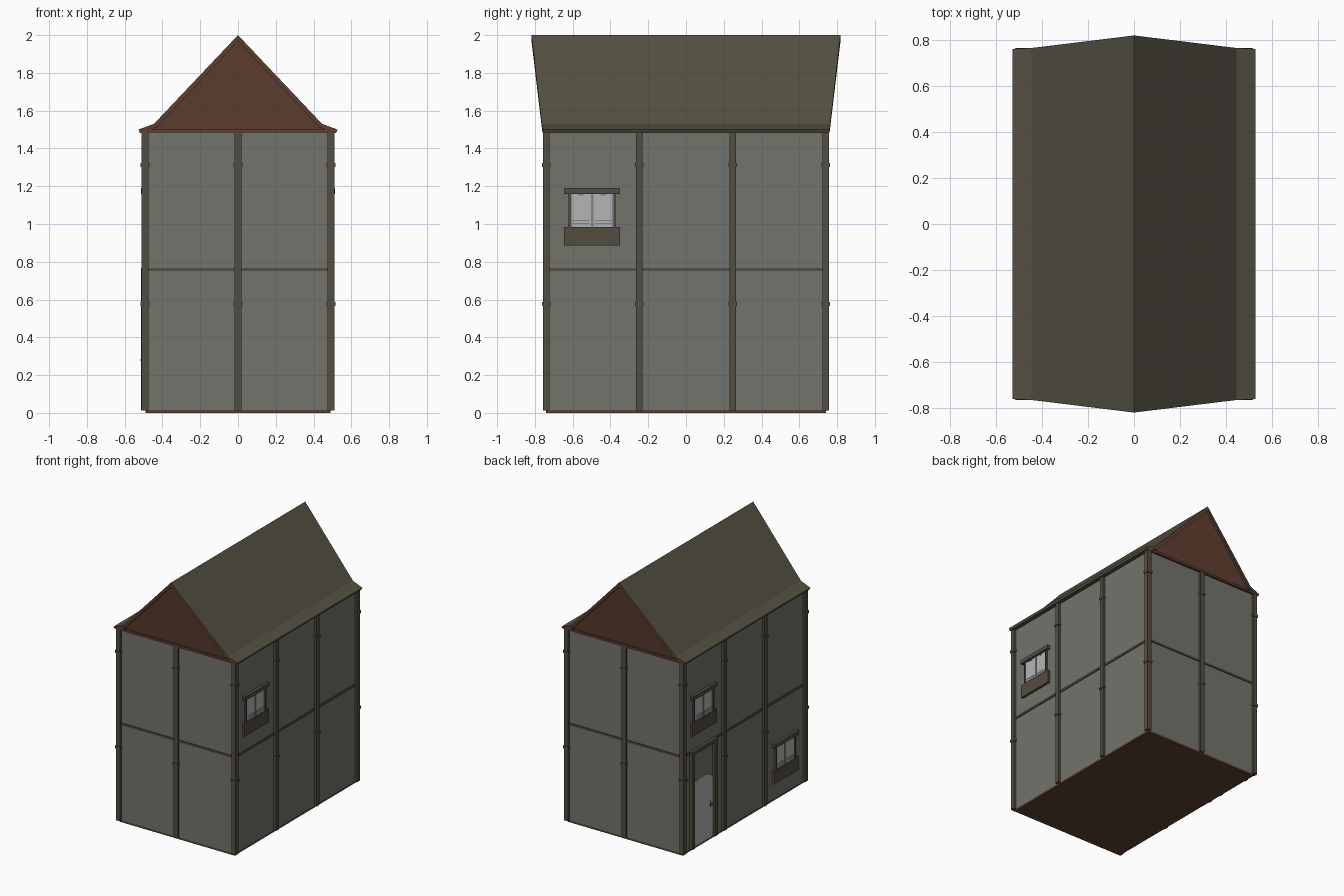
import bpy, bmesh, math

if "Cube" in bpy.data.objects:
    bpy.data.objects.remove(bpy.data.objects["Cube"])


def material(name, rgb):
    m = bpy.data.materials.new(name)
    m.diffuse_color = (*rgb, 1)
    m.use_nodes = True
    m.node_tree.nodes["Principled BSDF"].inputs["Base Color"].default_value = m.diffuse_color
    return m


PLASTER = material("grey plaster", (0.17, 0.173, 0.15))
TIMBER = material("dark timber", (0.088, 0.074, 0.05))
ROOF = material("roof covering", (0.088, 0.079, 0.054))
BROWN = material("red brown boards", (0.115, 0.05, 0.031))
GLASS = material("pale panel", (0.46, 0.46, 0.47))
FRAME = material("window frame grey", (0.23, 0.23, 0.22))


def make(name, bm, *mats):
    bmesh.ops.recalc_face_normals(bm, faces=bm.faces)
    me = bpy.data.meshes.new(name)
    bm.to_mesh(me)
    bm.free()
    for m in mats:
        me.materials.append(m)
    ob = bpy.data.objects.new(name, me)
    bpy.context.collection.objects.link(ob)
    return ob


def add_box(bm, lo, hi):
    vs = bmesh.ops.create_cube(bm, size=1)["verts"]
    for v in vs:
        for i in range(3):
            v.co[i] = (lo[i] + hi[i]) / 2 + v.co[i] * (hi[i] - lo[i])


def boxes(name, mat, items):
    bm = bmesh.new()
    for lo, hi in items:
        add_box(bm, lo, hi)
    return make(name, bm, mat)


def side_boxes(name, mat, side, items):
    # items are (depth from, depth to, y0, y1, z0, z1) on the +x or -x wall
    boxes(name, mat, [((min(side * a, side * b), y0, z0), (max(side * a, side * b), y1, z1))
                      for a, b, y0, y1, z0, z1 in items])


# body and floor
boxes("walls", PLASTER, [((-0.49, -0.742, 0.015), (0.49, 0.742, 1.49))])
boxes("floor_slab", BROWN, [((-0.49, -0.742, 0), (0.49, 0.742, 0.015))])

# timber posts around the edge, with two collars each
spots = [(x, y) for x in (-0.492, 0.492) for y in (-0.74, -0.247, 0.247, 0.74)]
spots += [(0, y) for y in (-0.74, 0.74)]
posts, collars = [], []
for x, y in spots:
    posts.append(((x - 0.018, y - 0.018, 0.012), (x + 0.018, y + 0.018, 1.488)))
    for z in (0.576, 1.312):
        collars.append(((x - 0.023, y - 0.023, z - 0.01), (x + 0.023, y + 0.023, z + 0.01)))
boxes("posts", TIMBER, posts)
boxes("post_collars", TIMBER, collars)

# horizontal band between the storeys
boxes("storey_band", TIMBER, [((-0.497, -0.749, 0.75), (0.497, 0.749, 0.766))])


# windows with lintel, sill, two leaves and bars
def window(name, side, yc, z):
    side_boxes(name + "_lintel_and_sill", TIMBER, side, [
        (0.485, 0.513, yc - 0.148, yc + 0.148, z + 0.275, z + 0.305),
        (0.485, 0.508, yc - 0.148, yc + 0.148, z, z + 0.1)])
    side_boxes(name + "_jambs", TIMBER, side, [
        (0.485, 0.504, yc + s * 0.118 - 0.006, yc + s * 0.118 + 0.006, z + 0.1, z + 0.275)
        for s in (-1, 1)])
    side_boxes(name + "_panes", GLASS, side, [
        (0.485, 0.497, yc + s * 0.06 - 0.053, yc + s * 0.06 + 0.053, z + 0.1, z + 0.275)
        for s in (-1, 1)])
    bars = [(0.485, 0.501, yc - 0.006, yc + 0.006, z + 0.1, z + 0.275)]
    for s in (-1, 1):
        c = yc + s * 0.06
        bars += [(0.485, 0.499, c - 0.046, c + 0.046, z + h, z + h + 0.005) for h in (0.114, 0.13)]
        bars.append((0.485, 0.499, c - 0.016, c + 0.016, z + 0.266, z + 0.275))
        bars.append((0.485, 0.499, yc + s * 0.11 - 0.004, yc + s * 0.11 + 0.004, z + 0.1, z + 0.275))
    side_boxes(name + "_bars", FRAME, side, bars)


window("right_upper_window", 1, -0.497, 0.885)
window("left_upper_window", -1, 0.497, 0.885)
window("left_lower_window", -1, -0.497, 0.137)

# arched door on the left wall
bm = bmesh.new()
outline = [(0.62, 0.015), (0.38, 0.015)]
for i in range(9):
    t = -1 + i / 4
    outline.append((0.5 + 0.12 * t, 0.47 + 0.05 * math.sqrt(max(0, 1 - t * t))))
f = bm.faces.new([bm.verts.new((-0.497, y, z)) for y, z in outline])
r = bmesh.ops.extrude_face_region(bm, geom=[f])
for v in r["geom"]:
    if isinstance(v, bmesh.types.BMVert):
        v.co.x = -0.486
make("door", bm, GLASS)
side_boxes("door_frame", TIMBER, -1, [
    (0.485, 0.513, 0.345, 0.378, 0.015, 0.755),
    (0.485, 0.513, 0.622, 0.655, 0.015, 0.755),
    (0.485, 0.513, 0.345, 0.655, 0.738, 0.766)])
side_boxes("door_handle", TIMBER, -1, [
    (0.49, 0.5, 0.408, 0.42, 0.25, 0.3),
    (0.49, 0.516, 0.41, 0.418, 0.276, 0.284),
    (0.51, 0.516, 0.41, 0.44, 0.276, 0.284)])


# roof shell: flared profile, ridge longer than the eaves
def end_y(z):
    return 0.76 + 0.058 * max(0, z - 1.5) / 0.5


half = [(0.527, 1.5), (0.445, 1.53), (0, 2.0)]
half_in = [(0.52, 1.485), (0.43, 1.512), (0, 1.968)]
outer = half + [(-x, z) for x, z in half[1::-1]]
inner = half_in + [(-x, z) for x, z in half_in[1::-1]]
bm = bmesh.new()
rings = {}
for s in (-1, 1):
    rings[s] = [[bm.verts.new((x, s * end_y(o[1]), z)) for (x, z), o in zip(line, outer)]
                for line in (outer, inner)]
for i in range(4):
    for k in (0, 1):
        a, b = rings[-1][k], rings[1][k]
        bm.faces.new((a[i], a[i + 1], b[i + 1], b[i]))
    for s in (-1, 1):
        o, n = rings[s]
        bm.faces.new((o[i], o[i + 1], n[i + 1], n[i])).material_index = 1
for i in (0, 4):
    bm.faces.new((rings[-1][0][i], rings[1][0][i], rings[1][1][i], rings[-1][1][i]))
make("roof", bm, ROOF, BROWN)

# gable boards, set slightly behind the roof edge
bm = bmesh.new()
ends = []
for s in (-1, 1):
    ends.append([bm.verts.new((x, s * (end_y(z) - 0.014), z))
                 for x, z in [(0.51, 1.488)] + inner[1:4] + [(-0.51, 1.488)]])
    bm.faces.new(ends[-1])
for i in range(5):
    j = (i + 1) % 5
    bm.faces.new((ends[0][i], ends[0][j], ends[1][j], ends[1][i]))
make("gable_boards", bm, BROWN)

# tie beams under the gables and eave boards along the sides
boxes("gable_tie_beams", BROWN, [((-0.515, s * 0.75 - 0.01, 1.485), (0.515, s * 0.75 + 0.01, 1.502))
                                 for s in (-1, 1)])
boxes("eave_boards", TIMBER, [((s * 0.505 - 0.015, -0.755, 1.483), (s * 0.505 + 0.015, 0.755, 1.496))
                              for s in (-1, 1)])
